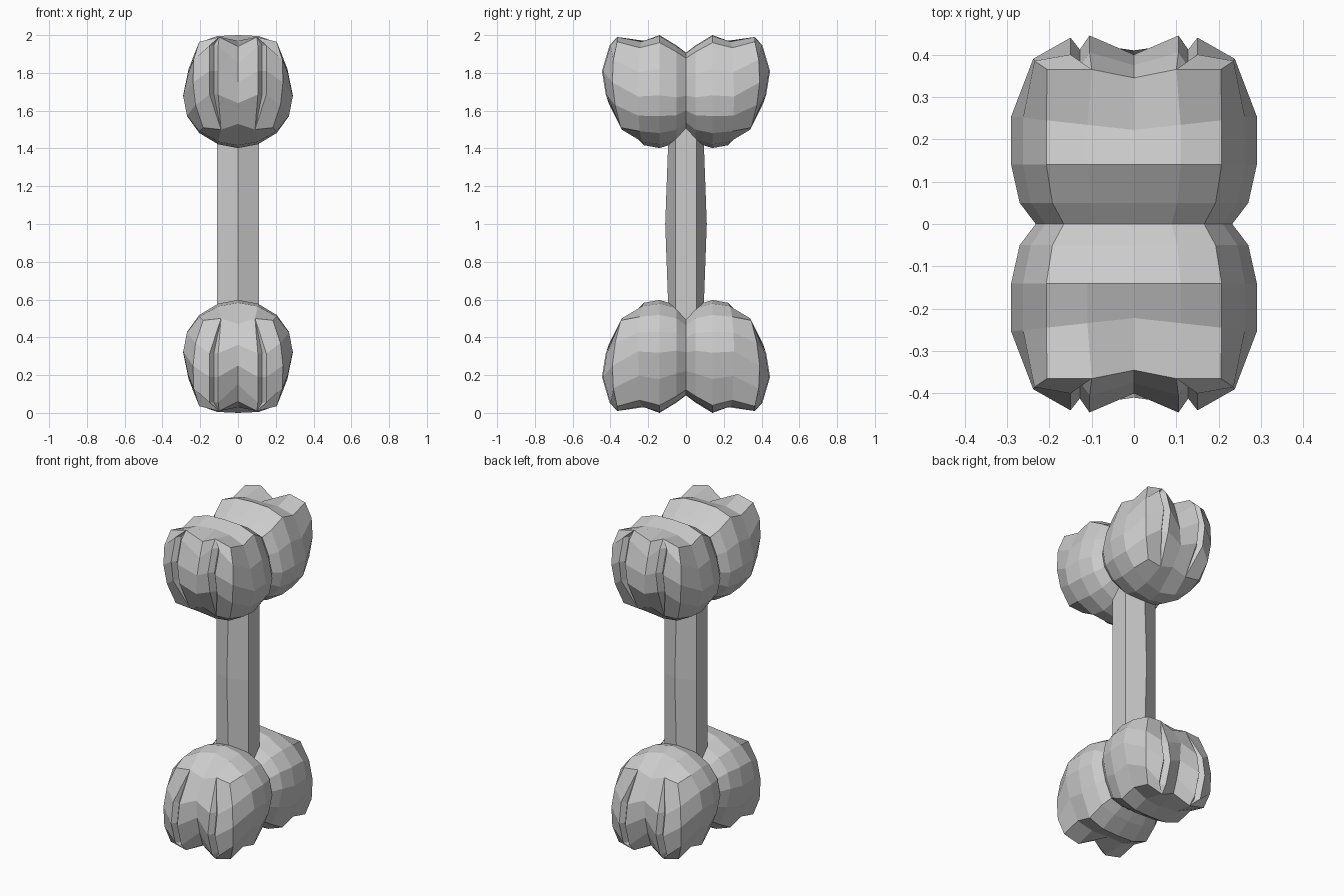
import bpy, bmesh
from mathutils import Vector

if "Cube" in bpy.data.objects:
    bpy.data.objects.remove(bpy.data.objects["Cube"])


def make_object(name, bm):
    mesh = bpy.data.meshes.new(name)
    bm.to_mesh(mesh)
    bm.free()
    ob = bpy.data.objects.new(name, mesh)
    bpy.context.collection.objects.link(ob)
    ob.location.z = 1
    return ob


def strip(bm, a, b):
    """Bridge two vertex rows, skipping shared vertices."""
    for i in range(len(a) - 1):
        quad = list(dict.fromkeys((a[i], a[i + 1], b[i + 1], b[i])))
        if len(quad) > 2:
            bm.faces.new(quad)


# Knobs: half cross-section (x, z) from top centre round to bottom centre
section = [(0, 2.0), (.11, 1.995), (.207, 1.96), (.262, 1.82), (.29, 1.68),
           (.27, 1.57), (.205, 1.48), (.105, 1.42), (0, 1.40)]
# Rings along y: y, half width, top z, bottom z, extra y at the sides
rings = [(0, .232, 1.907, 1.48, 0), (.05, .27, 1.945, 1.43, 0),
         (.14, .29, 2.0, 1.402, 0), (.222, .29, 1.97, 1.417, .032)]
rim = [(0, .345, 1.94), (.10, .365, 1.99), (.205, .365, 1.965),
       (.235, .385, 1.87), (.238, .39, 1.75), (.225, .375, 1.63),
       (.185, .345, 1.51), (.09, .34, 1.50), (0, .34, 1.53)]

bm = bmesh.new()


def vert(x, y, z):
    return bm.verts.new((x, y, z - 1))


rows = []
for y, w, top, bottom, lean in rings:
    rows.append([vert(x * w / .29, y + lean * x / .29,
                      bottom + (z - 1.4) / .6 * (top - bottom))
                 for x, z in section])
rows.append([vert(*p) for p in rim])
for a, b in zip(rows, rows[1:]):
    strip(bm, a, b)

# Knob end: central valley, then a ridge split by a narrow groove
r = rows[-1]
valley = [r[0]] + [vert(0, y, z) for y, z in
                   ((.375, 1.85), (.40, 1.75), (.41, 1.64))] + [r[8]]
columns = [valley]
for x, depth in ((.105, 0), (.128, .033), (.15, .005)):
    points = [vert(x, y - depth, z) for y, z in
              ((.405, 1.945), (.445, 1.81), (.425, 1.685))]
    columns.append([r[1]] + points + [r[7]])
columns.append(r[2:7])
for a, b in zip(columns, columns[1:]):
    strip(bm, a, b)

bmesh.ops.recalc_face_normals(bm, faces=bm.faces)
centre = Vector((0, .15, .7))
if sum(f.normal.dot(f.calc_center_median() - centre) for f in bm.faces) < 0:
    bmesh.ops.reverse_faces(bm, faces=bm.faces)
knobs = make_object("bone_knobs", bm)
mirror = knobs.modifiers.new("mirror", 'MIRROR')
mirror.use_axis = (True, True, True)

# Shaft: six sides, slightly fuller at the middle
bm = bmesh.new()
loops = []
for z, d in ((-.55, .09), (0, .11), (.55, .09)):
    loops.append([bm.verts.new((x, y, z)) for x, y in
                  ((0, -d), (.11, -.055), (.11, .055),
                   (0, d), (-.11, .055), (-.11, -.055))])
for a, b in zip(loops, loops[1:]):
    strip(bm, a + a[:1], b + b[:1])
bm.faces.new(loops[0])
bm.faces.new(loops[-1])
bmesh.ops.recalc_face_normals(bm, faces=bm.faces)
make_object("bone_shaft", bm)
